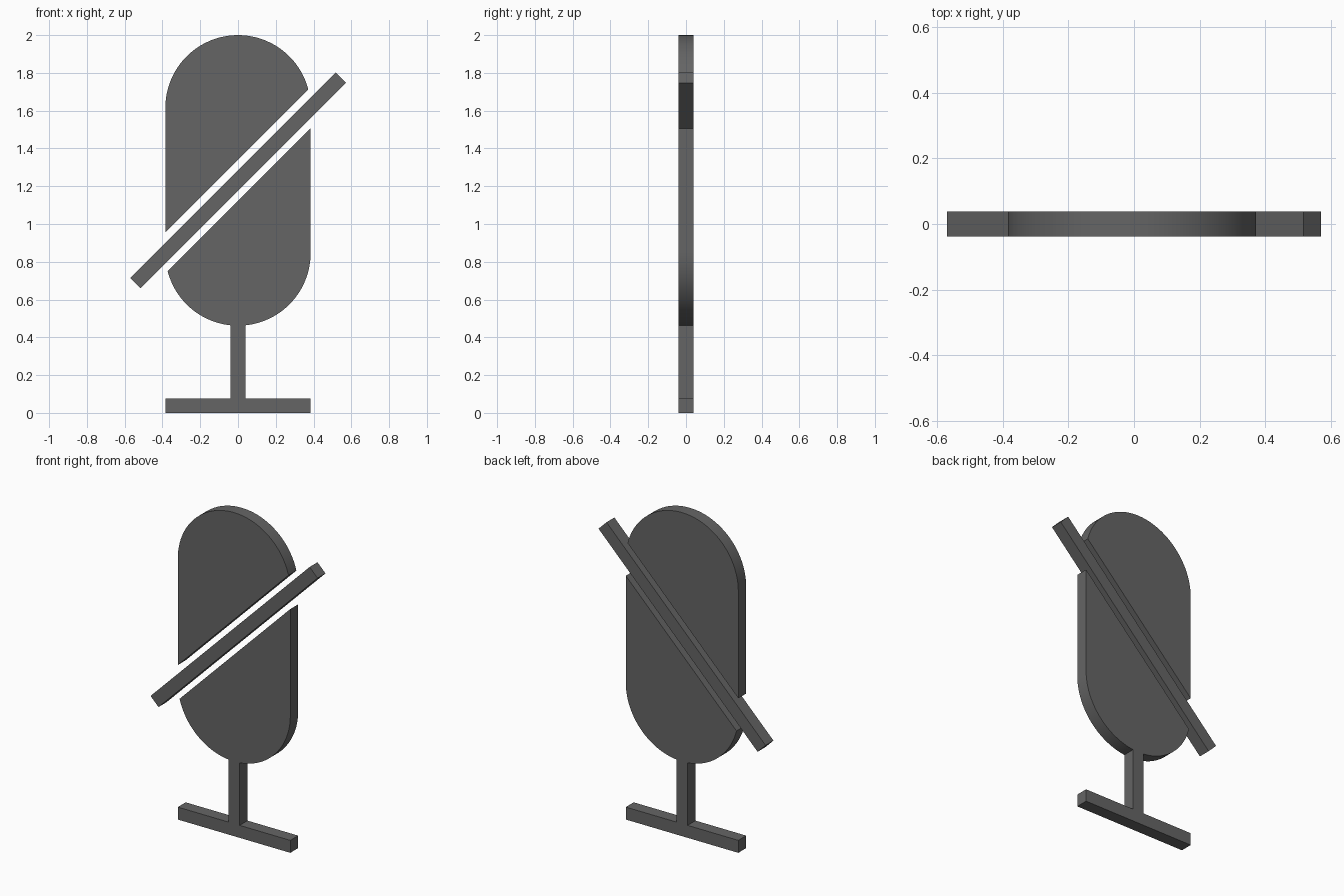
import bpy, bmesh
from math import sin, cos, pi, radians, sqrt

if "Cube" in bpy.data.objects:
    bpy.data.objects.remove(bpy.data.objects["Cube"])

U = 2 / 26          # grid unit: bar thickness
R = 5 * U           # head radius
MID = 16 * U        # height of the head's centre

dark = bpy.data.materials.new("dark_grey")
dark.diffuse_color = (0.13, 0.13, 0.13, 1)
dark.use_nodes = True
dark.node_tree.nodes["Principled BSDF"].inputs["Base Color"].default_value = dark.diffuse_color


def plate(name, outline, cut=None):
    """Extrude an XZ outline through the depth; cut = (point, normal) keeps the far side of a plane."""
    bm = bmesh.new()
    bm.faces.new([bm.verts.new((x, -U / 2, z)) for x, z in outline])
    if cut:
        bmesh.ops.bisect_plane(bm, geom=bm.verts[:] + bm.edges[:] + bm.faces[:],
                               plane_co=cut[0], plane_no=cut[1], clear_inner=True)
    ext = bmesh.ops.extrude_face_region(bm, geom=bm.faces[:])
    verts = [g for g in ext["geom"] if isinstance(g, bmesh.types.BMVert)]
    bmesh.ops.translate(bm, verts=verts, vec=(0, U, 0))
    bmesh.ops.recalc_face_normals(bm, faces=bm.faces[:])
    for f in bm.faces:
        f.smooth = True
    mesh = bpy.data.meshes.new(name)
    bm.to_mesh(mesh)
    bm.free()
    mesh.set_sharp_from_angle(angle=radians(30))
    mesh.materials.append(dark)
    obj = bpy.data.objects.new(name, mesh)
    bpy.context.collection.objects.link(obj)
    return obj


def rect(x, z0, z1):
    return [(-x, z0), (x, z0), (x, z1), (-x, z1)]


# Capsule outline of the head
N = 48
capsule = []
for start, cz in ((0, MID + R), (pi, MID - R)):
    capsule += [(R * cos(start + pi * i / N), cz + R * sin(start + pi * i / N))
                for i in range(N + 1)]

# Head halves, separated by a diagonal gap
gap = U * sqrt(2)
plate("head_upper", capsule, ((0, 0, MID + gap), (-1, 0, 1)))
plate("head_lower", capsule, ((0, 0, MID - gap), (1, 0, -1)))

# Diagonal slash bar
c = cos(pi / 4)
bar = [((a - b) * c, MID + (a + b) * c) for a, b in
       ((-10 * U, -U / 2), (10 * U, -U / 2), (10 * U, U / 2), (-10 * U, U / 2))]
plate("slash_bar", bar)

# Stand
plate("stem", rect(U / 2, U, 6.025 * U))
plate("base", rect(R, 0, U))
